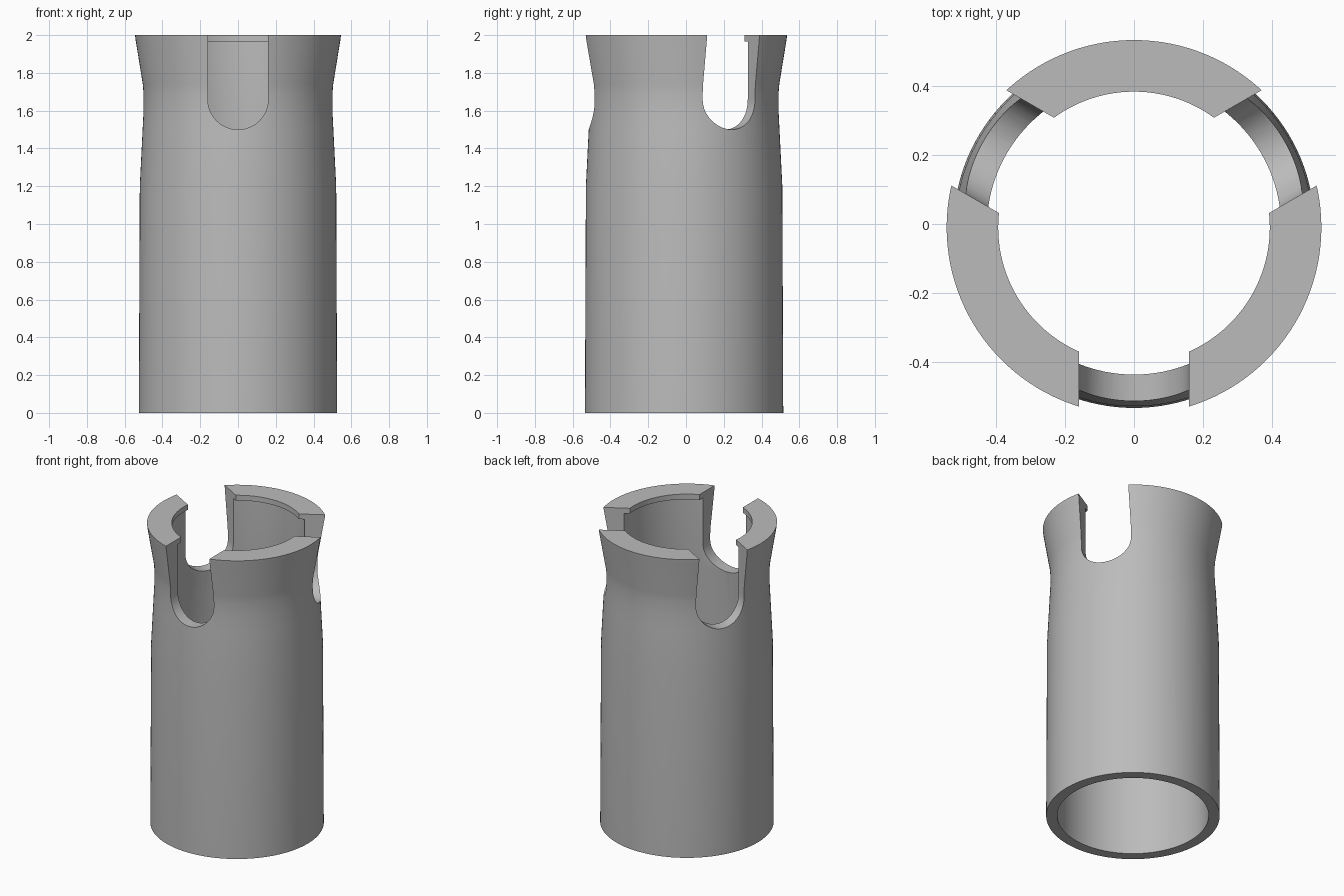
import bpy, bmesh, math
from mathutils import Matrix, Vector

cube = bpy.data.objects.get("Cube")
if cube:
    bpy.data.objects.remove(cube, do_unlink=True)

AXIS_Y = -0.01
SLOT_R = 0.16
SLOT_Z = 1.66
SEGMENTS = 128

grey = bpy.data.materials.new("plain grey")
grey.use_nodes = True
grey.diffuse_color = (0.5, 0.5, 0.5, 1)
grey.node_tree.nodes["Principled BSDF"].inputs["Base Color"].default_value = (0.5, 0.5, 0.5, 1)


def make_object(name, bm):
    bmesh.ops.recalc_face_normals(bm, faces=bm.faces)
    mesh = bpy.data.meshes.new(name)
    bm.to_mesh(mesh)
    bm.free()
    mesh.materials.append(grey)
    obj = bpy.data.objects.new(name, mesh)
    bpy.context.collection.objects.link(obj)
    return obj


def revolve(name, profile):
    """Closed (radius, z) outline turned around the tube axis."""
    bm = bmesh.new()
    verts = [bm.verts.new((r, 0, z)) for r, z in profile]
    edges = [bm.edges.new((v, verts[i - 1])) for i, v in enumerate(verts)]
    bmesh.ops.spin(bm, geom=verts + edges, cent=(0, 0, 0), axis=(0, 0, 1),
                   angle=math.tau, steps=SEGMENTS, use_merge=True)
    bmesh.ops.remove_doubles(bm, verts=bm.verts, dist=1e-5)
    bmesh.ops.translate(bm, verts=bm.verts, vec=(0, AXIS_Y, 0))
    return make_object(name, bm)


def slot_cutter(name, angle):
    """Round-bottomed prism pointing outward from the axis."""
    steps = 32
    outline = [(SLOT_R * math.cos(a), SLOT_Z + SLOT_R * math.sin(a))
               for a in (math.pi + math.pi * i / steps for i in range(steps + 1))]
    outline += [(SLOT_R, 2.2), (-SLOT_R, 2.2)]
    bm = bmesh.new()
    face = bm.faces.new([bm.verts.new((0.2, y, z)) for y, z in outline])
    out = bmesh.ops.extrude_face_region(bm, geom=[face])["geom"]
    bmesh.ops.translate(bm, vec=Vector((0.6, 0, 0)),
                        verts=[v for v in out if isinstance(v, bmesh.types.BMVert)])
    bm.transform(Matrix.Translation((0, AXIS_Y, 0)) @ Matrix.Rotation(angle, 4, "Z"))
    obj = make_object(name, bm)
    obj.hide_render = True
    return obj


# Tube wall: waisted, flared outside; stepped bore with an inner lip at the rim
outside = [(0.525, 0), (0.52, 1.2), (0.505, 1.5), (0.5, 1.6), (0.5, 1.69),
           (0.504, 1.74), (0.543, 1.98), (0.545, 2)]
inside = [(0.395, 2), (0.395, 1.965), (0.428, 1.965), (0.428, 1.5),
          (0.458, 1.2), (0.458, 0)]
body = revolve("slotted_tube", outside + inside)

# Three slots spaced evenly around the rim
cutters = [slot_cutter(f"slot_cutter_{i + 1}", math.radians(-90 + 120 * i)) for i in range(3)]
for cutter in cutters:
    mod = body.modifiers.new("slot", "BOOLEAN")
    mod.operation = "DIFFERENCE"
    mod.solver = "EXACT"
    mod.object = cutter

bpy.ops.object.select_all(action="DESELECT")
body.select_set(True)
bpy.context.view_layer.objects.active = body
for mod in list(body.modifiers):
    bpy.ops.object.modifier_apply(modifier=mod.name)
for cutter in cutters:
    bpy.data.objects.remove(cutter, do_unlink=True)

bpy.ops.object.shade_smooth_by_angle(angle=math.radians(30))
